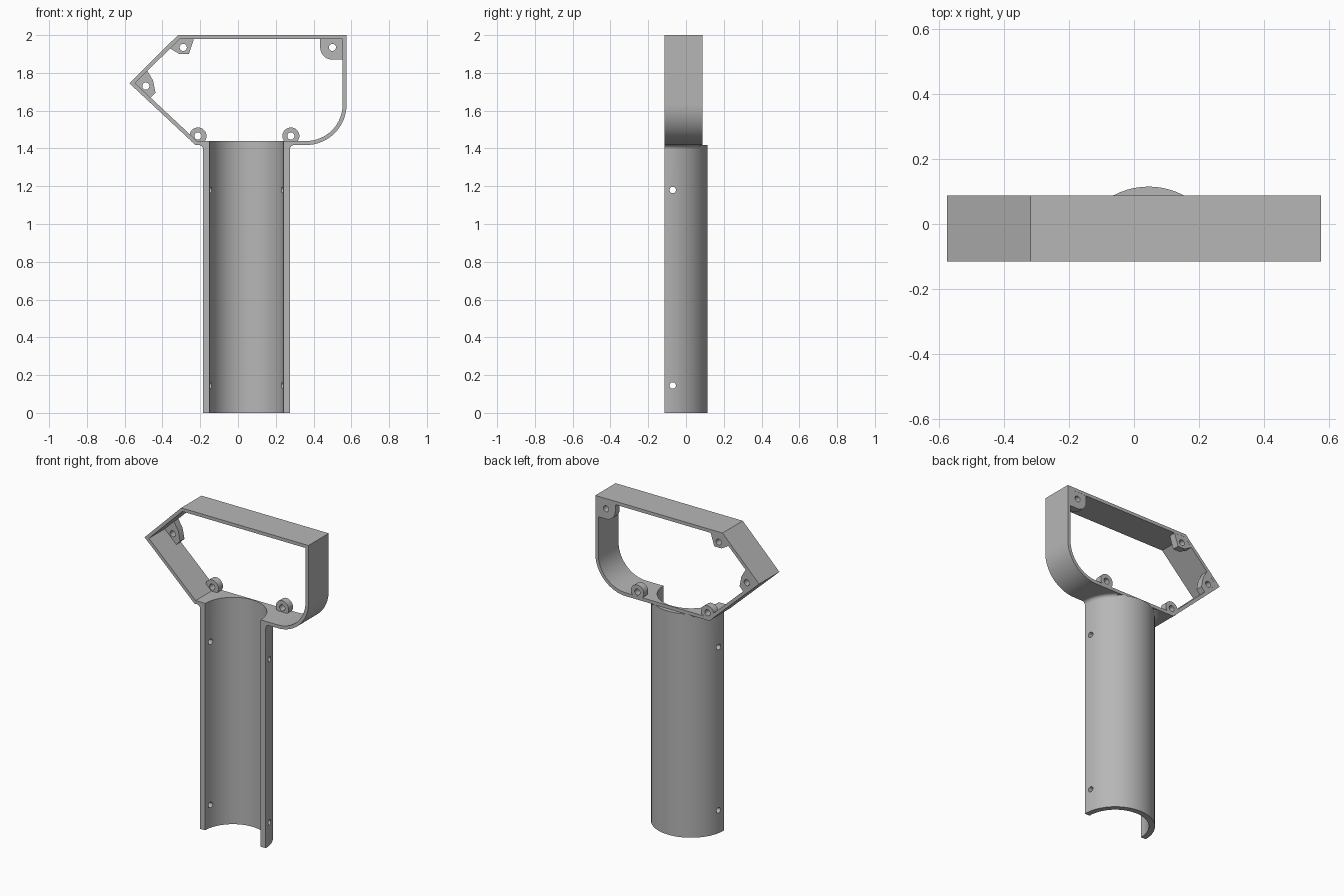
import bpy, bmesh
from math import sin, cos, radians, pi
from mathutils import Vector, Matrix

if "Cube" in bpy.data.objects:
    bpy.data.objects.remove(bpy.data.objects["Cube"])

grey = bpy.data.materials.new("plain grey")
grey.use_nodes = True
grey.diffuse_color = (0.47, 0.47, 0.47, 1)
grey.node_tree.nodes["Principled BSDF"].inputs["Base Color"].default_value = (0.47, 0.47, 0.47, 1)

FRONT, BACK = -0.115, 0.088        # depth range of the head frame
WALL = 0.021
FLOOR = 1.418                      # underside of the head frame
TUBE_X, OUTER, INNER = 0.045, 0.23, 0.195


def finish(name, bm):
    bmesh.ops.recalc_face_normals(bm, faces=bm.faces)
    mesh = bpy.data.meshes.new(name)
    bm.to_mesh(mesh)
    bm.free()
    obj = bpy.data.objects.new(name, mesh)
    bpy.context.collection.objects.link(obj)
    mesh.materials.append(grey)
    return obj


def prism(name, points, axis, lo, hi):
    """Extrude a flat outline along x, y or z."""
    place = {"x": lambda a, b: (lo, a, b), "y": lambda a, b: (a, lo, b), "z": lambda a, b: (a, b, lo)}[axis]
    bm = bmesh.new()
    face = bm.faces.new([bm.verts.new(place(a, b)) for a, b in points])
    new = bmesh.ops.extrude_face_region(bm, geom=[face])["geom"]
    shift = Vector([(hi - lo) * (axis == k) for k in "xyz"])
    bmesh.ops.translate(bm, vec=shift, verts=[v for v in new if isinstance(v, bmesh.types.BMVert)])
    return finish(name, bm)


def arc(cx, cy, r, start, end, steps):
    angles = [radians(start + (end - start) * i / steps) for i in range(steps + 1)]
    return [(cx + r * cos(a), cy + r * sin(a)) for a in angles]


def circle(cx, cy, r, steps=32):
    return arc(cx, cy, r, 0, 360, steps)[:-1]


def inset(points, d):
    """Mitred inward offset of a counter-clockwise outline."""
    pts = [Vector(p) for p in points]
    out = []
    for i, p in enumerate(pts):
        u, v = (p - pts[i - 1]).normalized(), (pts[(i + 1) % len(pts)] - p).normalized()
        n, m = Vector((-u.y, u.x)), Vector((-v.y, v.x))
        out.append(tuple(p + (n + m) * d / (1 + n.dot(m))))
    return out


def activate(obj):
    bpy.ops.object.select_all(action="DESELECT")
    obj.select_set(True)
    bpy.context.view_layer.objects.active = obj


def cut(obj, cutter):
    mod = obj.modifiers.new("cut", "BOOLEAN")
    mod.operation, mod.solver, mod.object = "DIFFERENCE", "EXACT", cutter
    activate(obj)
    bpy.ops.object.modifier_apply(modifier=mod.name)
    bpy.data.objects.remove(cutter)


parts = []

# Head frame: thin wall around a pointed outline with one rounded corner
outline = [(-0.318, 2.0), (-0.575, 1.745), (-0.225, FLOOR)]
outline += arc(0.36, FLOOR + 0.215, 0.215, -90, 0, 16) + [(0.575, 2.0)]
frame = prism("head_frame", outline, "y", FRONT, BACK)
cut(frame, prism("frame_cutter", inset(outline, WALL), "y", FRONT - 0.1, BACK + 0.1))
cut(frame, prism("bore_cutter", circle(TUBE_X, FRONT, INNER, 64), "z", 1.3, 1.5))
parts.append(frame)

# Handle: half tube, open to the front, with two cross holes
section = arc(TUBE_X, FRONT, OUTER, 0, 180, 32) + arc(TUBE_X, FRONT, INNER, 180, 0, 32)
handle = prism("handle_half_tube", section, "z", 0, FLOOR)
for z in (0.145, 1.18):
    cut(handle, prism("screw_cutter", circle(-0.07, z, 0.017, 20), "x", -0.5, 0.5))
parts.append(handle)

# Fillets where the handle meets the frame
for side, start in (("left", 0), ("right", 127)):
    bm = bmesh.new()
    profile = arc(OUTER + 0.022, FLOOR - 0.022, 0.022, 90, 180, 6) + [(OUTER - 0.005, FLOOR + 0.002)]
    face = bm.faces.new([bm.verts.new((r, 0, z)) for r, z in profile])
    bmesh.ops.rotate(bm, verts=bm.verts, cent=(0, 0, 0), matrix=Matrix.Rotation(radians(start), 3, "Z"))
    bmesh.ops.spin(bm, geom=[face] + face.edges[:] + face.verts[:], cent=(0, 0, 0),
                   axis=(0, 0, 1), angle=radians(53), steps=10)
    bmesh.ops.translate(bm, verts=bm.verts, vec=(TUBE_X, FRONT, 0))
    parts.append(finish(side + "_fillet", bm))

# Screw bosses, flush with the back of the frame
corner = arc(0.5, 1.935, 0.065, 180, 270, 10) + [(0.565, 1.87), (0.565, 1.99), (0.435, 1.99)]
upper = [(-0.37, 1.935), (-0.31, 1.9), (-0.26, 1.9), (-0.232, 1.985), (-0.315, 1.99)]
tip = [(-0.565, 1.745), (-0.468, 1.662), (-0.437, 1.695), (-0.45, 1.76), (-0.485, 1.82)]
bosses = {
    "corner_boss": (corner, 0.5, 1.935),
    "upper_boss": (upper, -0.29, 1.935),
    "tip_boss": (tip, -0.488, 1.73),
    "lower_right_boss": (circle(-0.212, 1.466, 0.045), -0.212, 1.466),
    "lower_left_boss": (circle(0.28, 1.466, 0.045), 0.28, 1.466),
}
for name, (shape, x, z) in bosses.items():
    boss = prism(name, shape, "y", BACK - 0.045, BACK - 0.0005)
    cut(boss, prism("hole_cutter", circle(x, z, 0.019, 20), "y", 0, 0.2))
    parts.append(boss)

for obj in parts:
    activate(obj)
    bpy.ops.object.shade_smooth_by_angle(angle=pi / 6)
